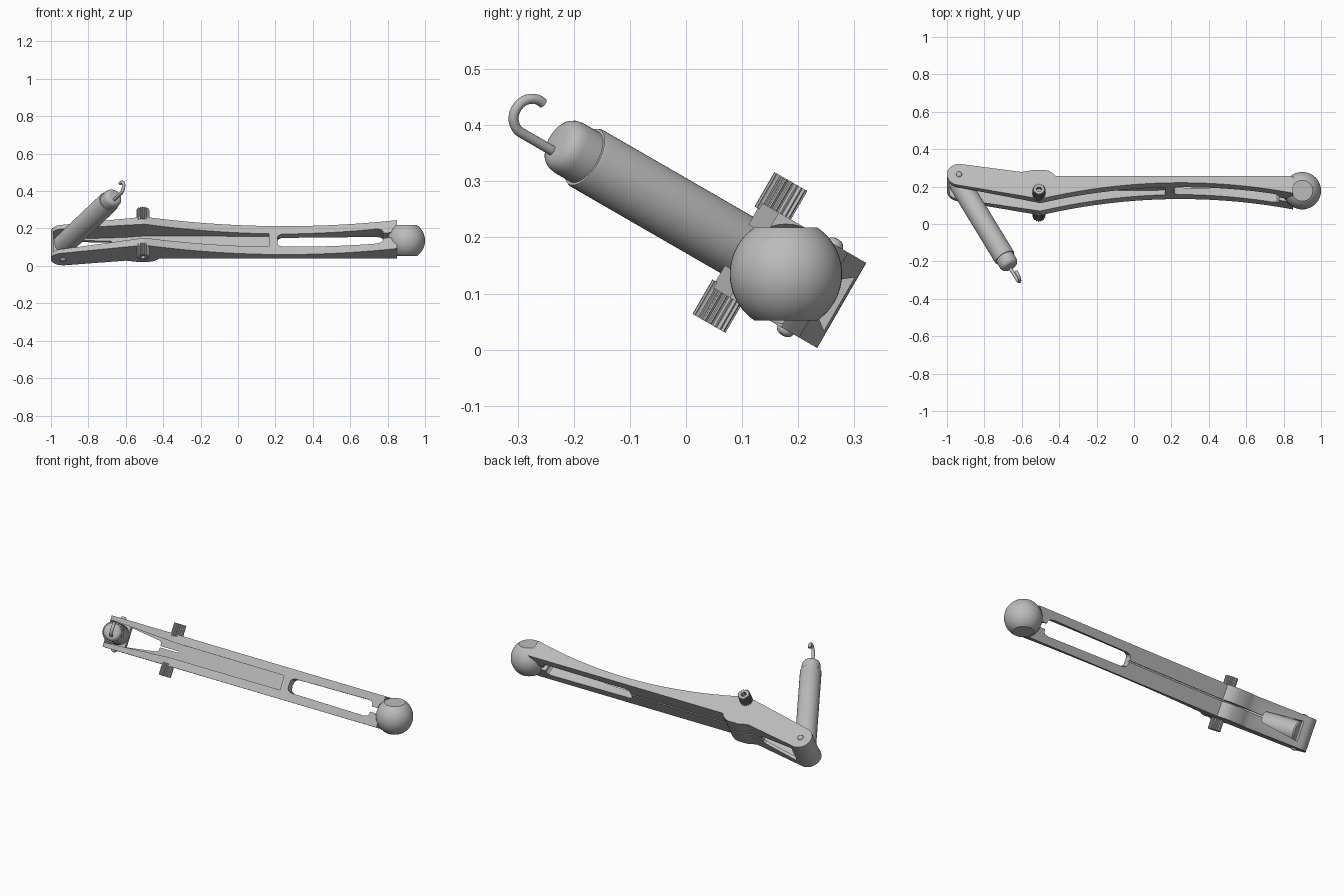
import bpy, bmesh, math
from mathutils import Matrix, Vector

if "Cube" in bpy.data.objects:
    bpy.data.objects.remove(bpy.data.objects["Cube"], do_unlink=True)

# One grey metal for the whole model
metal = bpy.data.materials.new("grey_metal")
metal.use_nodes = True
grey = (0.5, 0.5, 0.5, 1)
metal.diffuse_color = grey
metal.node_tree.nodes["Principled BSDF"].inputs["Base Color"].default_value = grey

# Lever frame: x along the lever, y front to back, z across its width
TILT = Matrix.Rotation(math.radians(-30), 4, 'X') @ Matrix.Translation((0, 0, 0.207))


def add(name, bm):
    bmesh.ops.recalc_face_normals(bm, faces=bm.faces)
    me = bpy.data.meshes.new(name)
    bm.to_mesh(me)
    bm.free()
    me.materials.append(metal)
    ob = bpy.data.objects.new(name, me)
    bpy.context.collection.objects.link(ob)
    return ob


def skin(name, rings):
    """Closed solid through a row of matching rings."""
    bm = bmesh.new()
    rows = [[bm.verts.new(p) for p in ring] for ring in rings]
    n = len(rows[0])
    for a, b in zip(rows, rows[1:]):
        for i in range(n):
            j = (i + 1) % n
            bm.faces.new((a[i], a[j], b[j], b[i]))
    bm.faces.new(rows[0])
    bm.faces.new(rows[-1])
    return add(name, bm)


def prism(name, outline, z0, z1):
    return skin(name, [[(x, y, z) for x, y in outline] for z in (z0, z1)])


def lathe(name, profile, matrix, sides=48):
    """Solid of revolution about z from (radius, height) pairs."""
    turn = [i * math.tau / sides for i in range(sides)]
    ob = skin(name, [[(r * math.cos(t), r * math.sin(t), h) for t in turn] for r, h in profile])
    ob.data.transform(matrix)
    return ob


def channel(stations, front=-0.3):
    """Cutter given by (x, half width, back y) stations."""
    return skin("cutter", [[(x, front, -h), (x, front, h), (x, b, h), (x, b, -h)]
                           for x, h, b in stations])


def select(ob):
    bpy.ops.object.select_all(action='DESELECT')
    ob.select_set(True)
    bpy.context.view_layer.objects.active = ob


def cut(ob, cutter):
    cutter.hide_render = True
    mod = ob.modifiers.new("cut", 'BOOLEAN')
    mod.operation, mod.solver, mod.object = 'DIFFERENCE', 'EXACT', cutter
    select(ob)
    bpy.ops.object.modifier_apply(modifier=mod.name)
    bpy.data.objects.remove(cutter, do_unlink=True)


def smooth(ob, angle=30):
    select(ob)
    bpy.ops.object.shade_smooth_by_angle(angle=math.radians(angle))


# Lever body: rounded pivot end, humped back, long concave front
HALF = 0.0875
PIVOT = Vector((-0.935, 0.136, 0))
outline = [(PIVOT.x + 0.065 * math.cos(a), PIVOT.y + 0.065 * math.sin(a))
           for a in (math.radians(80 + 180 * i / 16) for i in range(17))]
for i in range(29):
    x = -0.5 + 1.35 * i / 28
    outline.append((x, 0.085 - 0.178 * (x - 0.25) ** 2))
outline += [(0.85, 0.127), (-0.42, 0.127), (-0.435, 0.145), (-0.455, 0.158), (-0.48, 0.164),
            (-0.54, 0.164), (-0.565, 0.158), (-0.6, 0.151)]
lever = prism("lever_body", outline, -HALF, HALF)

# Front channel, window near the pivot, long slot, neck notch and back seam
cut(lever, channel([(-0.987, 0.062, 0.17), (-0.93, 0.062, 0.182), (-0.6, 0.047, 0.135),
                    (-0.5, 0.042, 0.112), (0.165, 0.04, 0.112)]))
cut(lever, channel([(-0.9, 0.055, 0.4), (-0.68, 0.03, 0.4), (-0.67, 0.02, 0.4)]))
cut(lever, channel([(0.21, 0.018, 0.4), (0.217, 0.031, 0.4), (0.235, 0.039, 0.4),
                    (0.74, 0.045, 0.4), (0.765, 0.04, 0.4), (0.775, 0.028, 0.4)]))
cut(lever, channel([(0.765, 0.015, 0.4), (0.83, 0.015, 0.4)]))
cut(lever, channel([(-0.68, 0.004, 0.4), (0.22, 0.004, 0.4)], front=0.12))

# Cup that receives the ball
ball_at = Vector((0.9, 0.178, 0.135))


def ball_profile(r, limit):
    return [(r * math.cos(a), r * math.sin(a))
            for a in (math.radians(limit * (i / 12 - 1)) for i in range(25))]


cut(lever, lathe("cutter", ball_profile(0.102, 88),
                 TILT.inverted() @ Matrix.Translation(ball_at)))
lever.data.transform(TILT)
smooth(lever, 25)

# Ball with flat top and bottom
ball = lathe("end_ball", ball_profile(0.1, 56), Matrix.Translation(ball_at))
smooth(ball)

# Knurled adjuster knobs and domed pivot pins on both sides
TEETH = 18
for side, label in ((1, "upper"), (-1, "lower")):
    flip = Matrix.Diagonal((1, 1, side, 1))
    ring = []
    for i in range(TEETH * 4):
        r = 0.034 if i % 4 < 2 else 0.028
        a = i * math.tau / (TEETH * 4)
        ring.append((r * math.cos(a), r * math.sin(a)))
    knob = prism(label + "_knob", ring, 0.075, 0.146)
    hexagon = [(0.016 * math.cos(i * math.tau / 6), 0.016 * math.sin(i * math.tau / 6))
               for i in range(6)]
    cut(knob, prism("cutter", hexagon, 0.12, 0.2))
    pin = lathe(label + "_pivot_pin",
                [(0.016, 0.08), (0.016, 0.09), (0.013, 0.095), (0.008, 0.098), (0.002, 0.099)],
                Matrix.Translation(PIVOT), 24)
    knob.data.transform(Matrix.Translation((-0.508, 0.012, 0)))
    for ob in (knob, pin):
        ob.data.transform(TILT @ flip)
        if side < 0:
            ob.data.flip_normals()
    smooth(pin, 40)

# Barrel swinging out from the pivot, with a stepped rounded cap
axis = Vector((0.275, -0.521, 0)).normalized()
up = Vector((0, 0, 1))
swing = Matrix((axis.cross(up), up, axis)).transposed().to_4x4()
barrel_frame = TILT @ Matrix.Translation(PIVOT) @ swing
barrel = lathe("barrel", [(0.053, 0), (0.058, 0.006), (0.058, 0.52), (0.056, 0.525),
                          (0.05, 0.525)], barrel_frame)
smooth(barrel)
cap = lathe("barrel_cap", [(0.051, 0.5), (0.051, 0.56), (0.049, 0.572), (0.044, 0.581),
                           (0.036, 0.587), (0.026, 0.589)], barrel_frame)
smooth(cap, 40)

# Wire hook on the end of the barrel
path = [(0, -0.019, 0.57), (0, -0.019, 0.62)]
for i in range(17):
    a = math.radians(195 * i / 16)
    path.append((0, 0.014 - 0.033 * math.cos(a), 0.66 + 0.033 * math.sin(a)))
rings = []
for i, p in enumerate(path):
    t = (Vector(path[min(i + 1, len(path) - 1)]) - Vector(path[max(i - 1, 0)])).normalized()
    n = t.cross(Vector((1, 0, 0)))
    rings.append([Vector(p) + 0.009 * (math.cos(k * math.tau / 16) * Vector((1, 0, 0))
                                       + math.sin(k * math.tau / 16) * n) for k in range(16)])
hook = skin("wire_hook", rings)
hook.data.transform(barrel_frame)
smooth(hook, 40)
